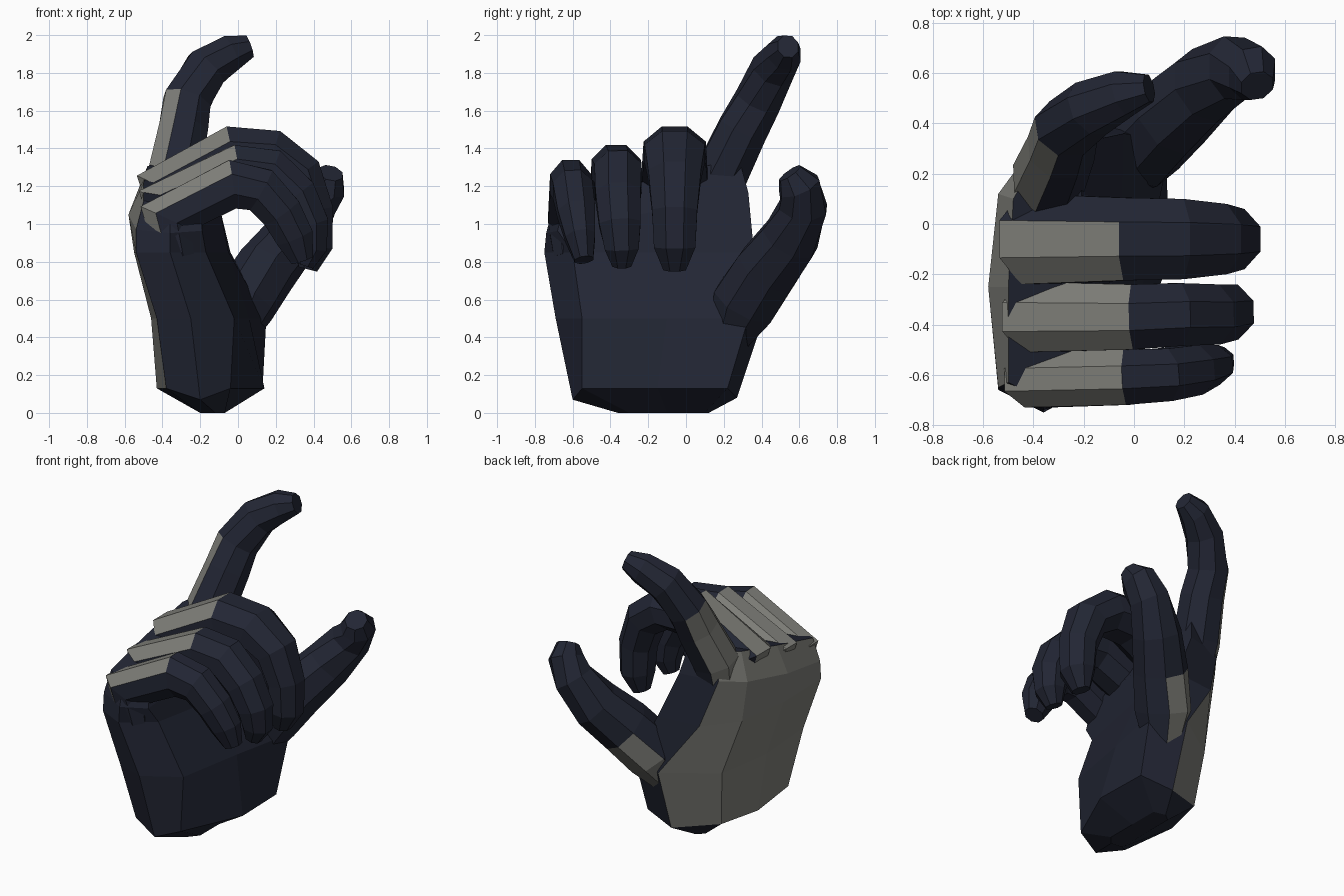
import bpy, bmesh, math
from mathutils import Vector


def material(name, rgb):
    m = bpy.data.materials.new(name)
    m.diffuse_color = (*rgb, 1)
    return m


NAVY = material("navy_glove", (0.016, 0.019, 0.034))
GREY = material("grey_plate", (0.21, 0.21, 0.19))


def loft(name, rings, is_grey):
    """Skin a list of closed rings; is_grey(row, column) picks the plate faces."""
    bm = bmesh.new()
    rows = [[bm.verts.new(p) for p in ring] for ring in rings]
    n = len(rows[0])
    for r, (a, b) in enumerate(zip(rows, rows[1:])):
        for c in range(n):
            d = (c + 1) % n
            f = bm.faces.new((a[c], a[d], b[d], b[c]))
            f.material_index = int(is_grey(r, c))
    bm.faces.new(rows[0])
    bm.faces.new(rows[-1])
    bmesh.ops.recalc_face_normals(bm, faces=bm.faces)
    mesh = bpy.data.meshes.new(name)
    bm.to_mesh(mesh)
    bm.free()
    mesh.materials.append(NAVY)
    mesh.materials.append(GREY)
    ob = bpy.data.objects.new(name, mesh)
    bpy.context.collection.objects.link(ob)
    return ob


def finger(name, path, side, plate_rows, plate_cols=(1, 2, 3)):
    """Eight-sided tube; each path point is x, y, z, half width, half thickness."""
    pts = [Vector(p[:3]) for p in path]
    rings = []
    for i, p in enumerate(path):
        t = Vector()
        if i > 0:
            t += (pts[i] - pts[i - 1]).normalized()
        if i < len(pts) - 1:
            t += (pts[i + 1] - pts[i]).normalized()
        t.normalize()
        s = Vector(side)
        s = (s - t * s.dot(t)).normalized()
        up = t.cross(s)
        ring = []
        for k in range(8):
            a = math.radians(22.5 + 45 * (k - 1))
            ring.append(pts[i] + (s * math.cos(a) * p[3] + up * math.sin(a) * p[4]) * 1.08)
        rings.append(ring)
    loft(name, rings, lambda r, c: r < plate_rows and c in plate_cols)


# Palm: rings of (z, tilt along y, outline as x, y and optional z offset),
# starting at the back on the little-finger side
palm = [
    (0.0, 0, [(-.2, -.35), (-.2, -.1), (-.2, .08), (-.15, .12), (-.07, .1), (-.07, -.1), (-.07, -.3), (-.12, -.36)]),
    (.13, 0, [(-.38, -.54), (-.43, -.15), (-.36, .14), (-.08, .27, -.05), (.13, .22), (.14, -.15), (-.04, -.55), (-.2, -.6, -.06)]),
    (.50, 0, [(-.43, -.63), (-.46, -.2), (-.40, .19), (-.08, .41), (.15, .33), (.06, -.1), (-.02, -.55), (-.25, -.69)]),
    (.85, 0, [(-.54, -.66), (-.55, -.25), (-.5, .12), (-.33, .33), (-.04, .36), (-.05, 0), (-.17, -.6), (-.36, -.75)]),
    (1.1, .2, [(-.54, -.65), (-.58, -.25), (-.54, .12), (-.43, .27), (-.18, .33), (-.1, 0), (-.19, -.68), (-.36, -.74)]),
    (1.28, .25, [(-.5, -.63), (-.5, -.25), (-.48, .1), (-.4, .24), (-.22, .28), (-.2, 0), (-.2, -.64), (-.36, -.70)]),
]
loft("palm", [[(x, y, z + tilt * y + sum(dz)) for x, y, *dz in ring] for z, tilt, ring in palm],
     lambda r, c: r >= 1 and c < 3)

# Curled fingers
finger("middle_finger", [
    (-.34, -.06, .98, .12, .1), (-.39, -.06, 1.19, .18, .16), (-.03, -.06, 1.38, .165, .14),
    (.18, -.06, 1.37, .16, .13), (.33, -.06, 1.26, .14, .12), (.395, -.06, 1.07, .12, .11),
    (.40, -.06, .88, .11, .1), (.37, -.06, .76, .06, .05)], (0, 1, 0), 2, (2, 3))
finger("ring_finger", [
    (-.34, -.37, .9, .1, .1), (-.39, -.37, 1.11, .14, .15), (0, -.37, 1.29, .13, .13),
    (.17, -.36, 1.27, .125, .13), (.30, -.36, 1.15, .12, .12), (.37, -.35, 1.0, .11, .11),
    (.38, -.34, .87, .09, .09), (.35, -.34, .78, .05, .05)], (0, 1, 0), 2)
finger("little_finger", [
    (-.33, -.62, .82, .08, .1), (-.38, -.62, 1.03, .11, .15), (-.03, -.61, 1.21, .11, .13),
    (.12, -.60, 1.18, .105, .12), (.23, -.58, 1.06, .1, .11), (.30, -.56, .93, .08, .1),
    (.34, -.54, .81, .05, .06)], (0, 1, 0), 2)

# Raised index finger
finger("index_finger", [
    (-.35, .12, .95, .1, .1), (-.34, .18, 1.25, .14, .14), (-.29, .30, 1.5, .13, .13),
    (-.27, .38, 1.65, .12, .125), (-.17, .46, 1.82, .11, .115), (-.04, .52, 1.905, .09, .095),
    (.06, .54, 1.94, .055, .06)], (0, 1, 0), 3)

# Thumb
finger("thumb", [
    (-.04, .22, .38, .1, .1), (.03, .31, .58, .16, .17), (.15, .43, .76, .155, .165),
    (.28, .55, .92, .14, .15), (.40, .62, 1.09, .12, .125), (.47, .60, 1.2, .1, .11),
    (.49, .55, 1.27, .065, .065)], (1, 0, 0), 2, (2, 3))
